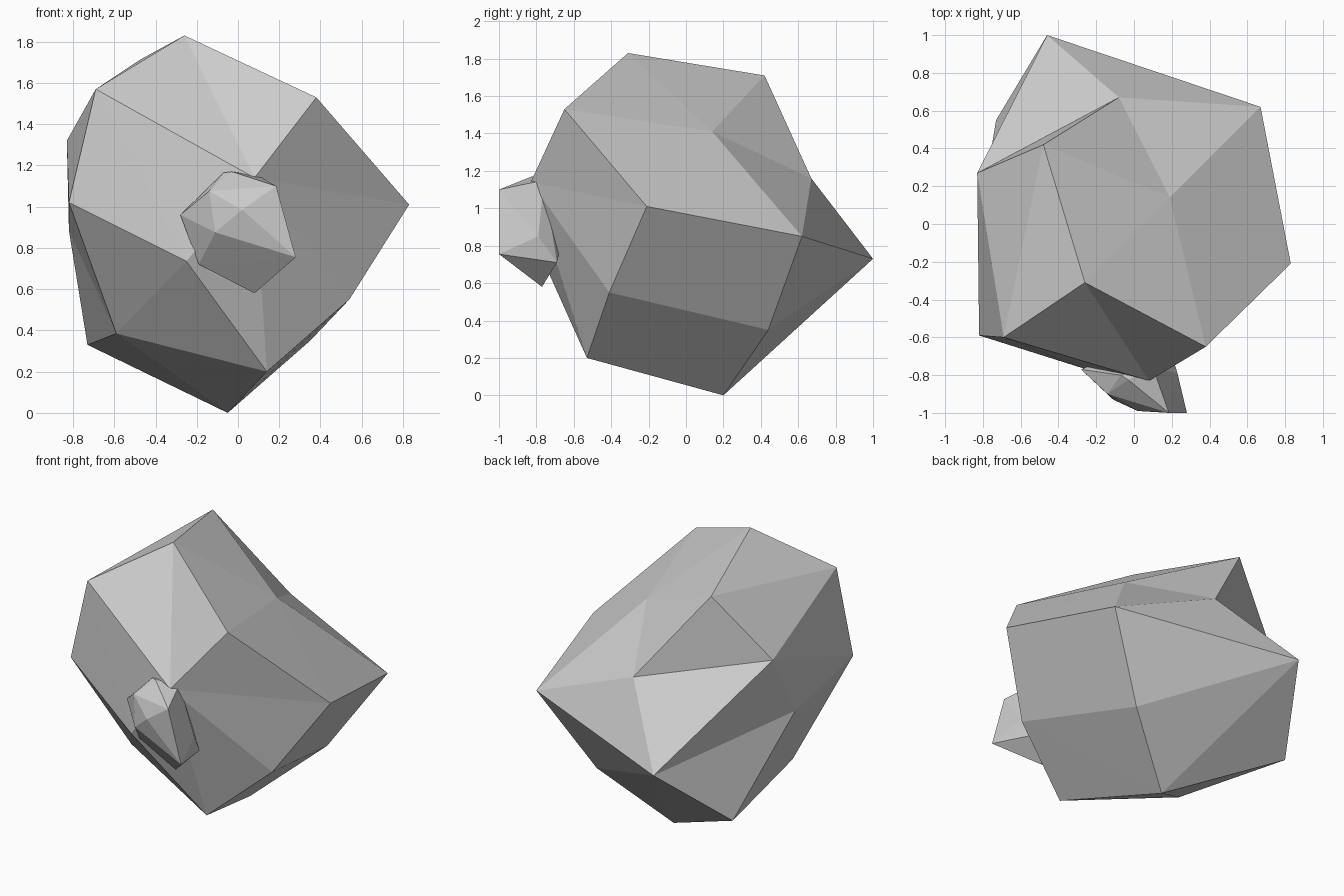
import bpy
import bmesh
from mathutils import Vector

cube = bpy.data.objects.get("Cube")
if cube:
    bpy.data.objects.remove(cube, do_unlink=True)

# One plain stone colour
stone = bpy.data.materials.new("stone_grey")
stone.use_nodes = True
grey = (0.6, 0.6, 0.6, 1)
stone.diffuse_color = grey
stone.node_tree.nodes["Principled BSDF"].inputs["Base Color"].default_value = grey


def finish(bm, name):
    """Turn a bmesh into a flat-shaded stone object."""
    bmesh.ops.recalc_face_normals(bm, faces=bm.faces)
    mesh = bpy.data.meshes.new(name)
    bm.to_mesh(mesh)
    bm.free()
    mesh.materials.append(stone)
    obj = bpy.data.objects.new(name, mesh)
    bpy.context.collection.objects.link(obj)
    return obj


def fan(centre, ring):
    """Triangles around one corner, as corner letters."""
    return [centre + ring[i - 1] + ring[i] for i in range(len(ring))]


# Large boulder: lettered corners
corners = dict(
    A=(-.26, -.31, 1.83), B=(.38, -.65, 1.53), C=(.83, -.21, 1.01),
    D=(-.69, -.60, 1.57), E=(-.82, -.59, 1.02), F=(-.59, -.28, .385),
    G=(-.73, .55, .33), H=(-.25, -.77, .735), I=(.14, -.53, .2),
    J=(-.05, .2, 0), K=(.67, .62, .85), L=(-.46, 1, .73),
    M=(-.48, .42, 1.71), N=(-.83, .27, 1.32), O=(.19, .14, 1.41),
    P=(-.08, .67, 1.16), Q=(.35, .44, .35), R=(.54, -.41, .55),
    S=(.08, -.83, 1.14), W=(-.82, .02, .885))

# Facets: top dent, side dent, front bulge, then the flat panels between them
facets = fan("O", "ABCKPM") + fan("W", "LNEFG") + fan("S", "DABCRIH")
facets += "NMD MAD DEN DHE EHF FHI FIJ FJG GJL".split()
facets += "LJQ LQK LKP LPN NPM CRQ CQK RIJ RJQ".split()

bm = bmesh.new()
verts = {key: bm.verts.new(co) for key, co in corners.items()}
for facet in facets:
    bm.faces.new([verts[key] for key in facet])
finish(bm, "large_boulder")

# Small stone half sunk into the front
knob = [
    (-.03, -.825, 1.17), (.185, -1, 1.10), (.28, -1, .755), (.08, -.77, .58),
    (-.19, -.77, .72), (-.28, -.77, .96), (-.14, -.9, 1.075), (.02, -.99, .985),
    (-.11, -.93, .875), (-.07, -.8, 1.165), (.23, -.79, .85), (.1, -.76, 1.15),
    (.2, -.69, .71), (0, -.65, .9)]
bm = bmesh.new()
for co in knob:
    bm.verts.new(Vector(co))
hull = bmesh.ops.convex_hull(bm, input=bm.verts)
loose = [v for v in bm.verts if not v.link_faces]
bmesh.ops.delete(bm, geom=loose, context='VERTS')
finish(bm, "small_stone")
